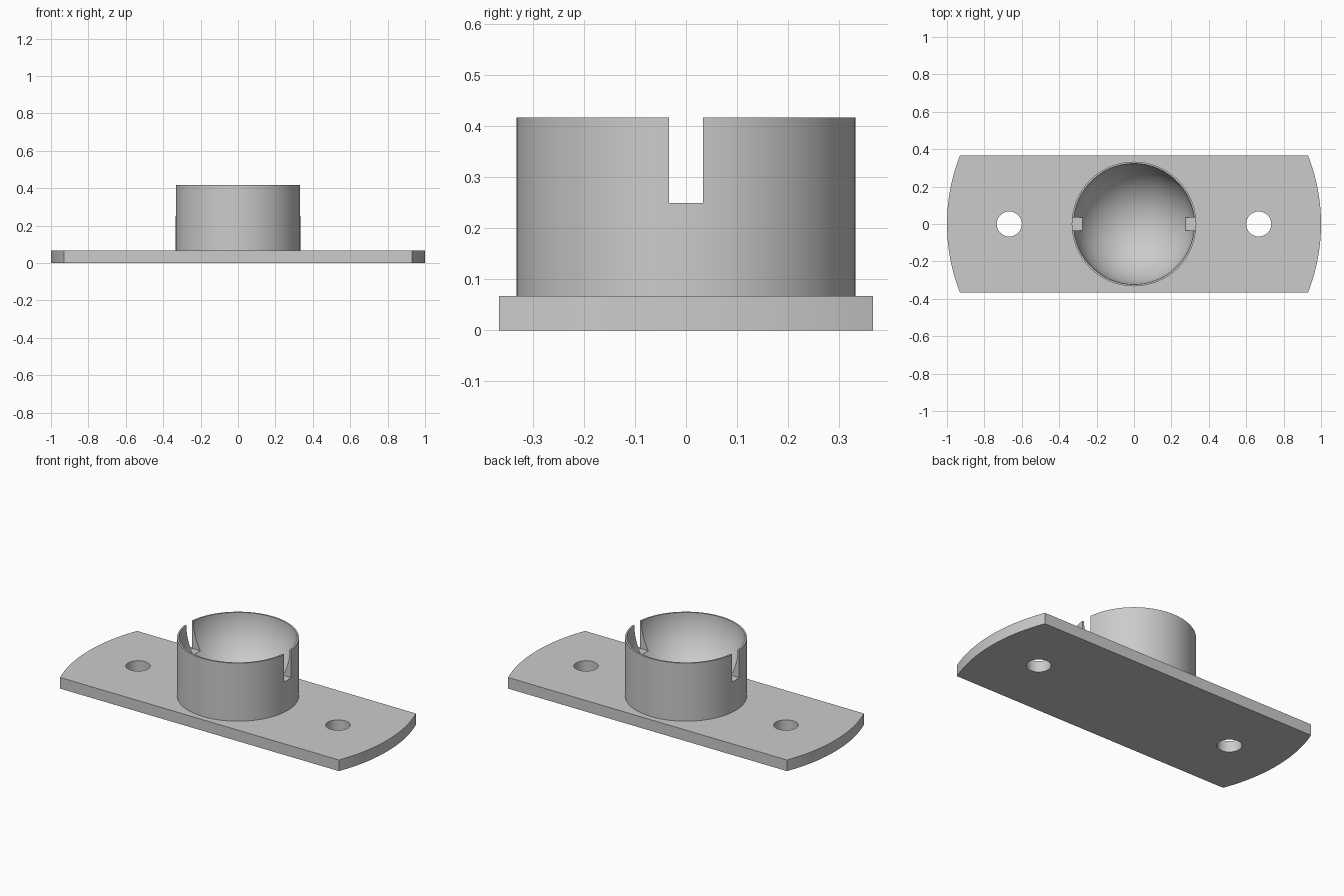
import bpy, bmesh, math

if "Cube" in bpy.data.objects:
    bpy.data.objects.remove(bpy.data.objects["Cube"])

R_CUP, R_BOWL, TOP, PLATE_T = 0.333, 0.323, 0.417, 0.067
HALF_W = 0.367

grey = bpy.data.materials.new("light grey")
grey.diffuse_color = (0.6, 0.6, 0.6, 1)
grey.use_nodes = True
grey.node_tree.nodes["Principled BSDF"].inputs["Base Color"].default_value = grey.diffuse_color


def finish(name):
    ob = bpy.context.object
    ob.name = name
    ob.data.materials.clear()
    ob.data.materials.append(grey)
    return ob


def cylinder(name, r, z0, z1, x=0, sides=96):
    bpy.ops.mesh.primitive_cylinder_add(vertices=sides, radius=r, depth=z1 - z0,
                                        location=(x, 0, (z0 + z1) / 2))
    return finish(name)


def combine(target, tool, operation):
    bpy.context.view_layer.objects.active = target
    mod = target.modifiers.new(operation, 'BOOLEAN')
    mod.operation, mod.object, mod.solver = operation, tool, 'EXACT'
    bpy.ops.object.modifier_apply(modifier=mod.name)
    bpy.data.objects.remove(tool, do_unlink=True)


# base plate: strip with ends on a unit circle
a = math.asin(HALF_W)
outline = []
for start in (0, math.pi):
    for i in range(25):
        t = start - a + 2 * a * i / 24
        outline.append((math.cos(t), math.sin(t)))
bm = bmesh.new()
face = bm.faces.new([bm.verts.new((x, y, 0)) for x, y in outline])
ext = bmesh.ops.extrude_face_region(bm, geom=[face])
for v in ext["geom"]:
    if isinstance(v, bmesh.types.BMVert):
        v.co.z = PLATE_T
bmesh.ops.recalc_face_normals(bm, faces=bm.faces)
mesh = bpy.data.meshes.new("flanged_cup")
bm.to_mesh(mesh)
bm.free()
body = bpy.data.objects.new("flanged_cup", mesh)
bpy.context.collection.objects.link(body)
body.data.materials.append(grey)

# screw holes
for x in (-0.667, 0.667):
    combine(body, cylinder("screw_hole", 0.067, -0.1, 0.2, x, 48), 'DIFFERENCE')

# round cup joined to the plate
combine(body, cylinder("cup", R_CUP, PLATE_T / 2, TOP), 'UNION')

# hemispherical bowl, its equator level with the rim
bpy.ops.mesh.primitive_uv_sphere_add(segments=96, ring_count=48, radius=R_BOWL,
                                     location=(0, 0, TOP))
combine(body, finish("bowl"), 'DIFFERENCE')

# slot cut across both sides of the cup
bpy.ops.mesh.primitive_cube_add(size=1, location=(0, 0, 0.4))
slot = finish("slot")
slot.scale = (1, 0.067, 0.3)
combine(body, slot, 'DIFFERENCE')

# smooth curves, sharp edges
bpy.ops.object.select_all(action='DESELECT')
body.select_set(True)
bpy.context.view_layer.objects.active = body
bpy.ops.object.shade_smooth_by_angle(angle=math.radians(30))
